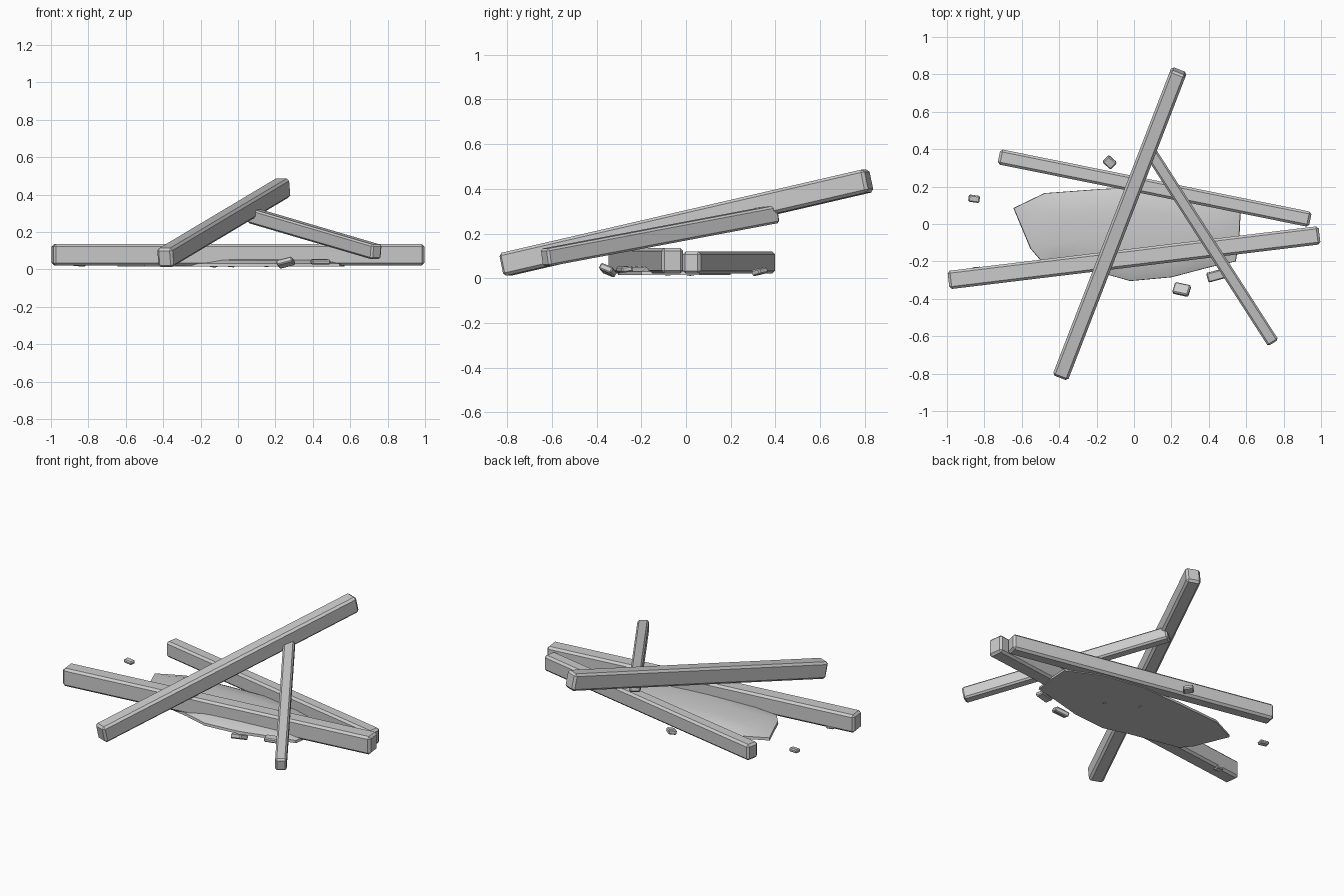
import bpy, bmesh, math
from mathutils import Vector, Matrix, Euler

if "Cube" in bpy.data.objects:
    bpy.data.objects.remove(bpy.data.objects["Cube"])


def block(name, matrix, size, bevel):
    """Bevelled box placed by a matrix."""
    bm = bmesh.new()
    bmesh.ops.create_cube(bm, size=1)
    bmesh.ops.scale(bm, vec=size, verts=bm.verts)
    bmesh.ops.bevel(bm, geom=bm.edges[:], offset=bevel, segments=1,
                    affect='EDGES', profile=0.5)
    bm.transform(matrix)
    me = bpy.data.meshes.new(name)
    bm.to_mesh(me)
    bm.free()
    ob = bpy.data.objects.new(name, me)
    bpy.context.collection.objects.link(ob)
    return ob


def beam(name, a, b, width, height, bevel=0.013):
    """Timber running from end centre a to end centre b."""
    a, b = Vector(a), Vector(b)
    x = (b - a).normalized()
    y = Vector((0, 0, 1)).cross(x).normalized()
    z = x.cross(y)
    m = Matrix((x, y, z)).transposed().to_4x4()
    m.translation = (a + b) / 2
    return block(name, m, ((b - a).length, width, height), bevel)


# Fallen timbers
beam("front_beam", (-0.992, -0.30, 0.078), (0.992, -0.06, 0.078), 0.098, 0.113)
beam("back_beam", (-0.722, 0.36, 0.07), (0.943, 0.024, 0.07), 0.082, 0.10)
beam("leaning_beam", (-0.392, -0.815, 0.06), (0.24, 0.818, 0.437), 0.088, 0.105)
beam("short_beam", (0.742, -0.632, 0.092), (0.078, 0.40, 0.287), 0.066, 0.08, 0.01)

# Low rubble mound with a flat underside and a gently domed top
outline = [(-0.645, 0.085), (-0.48, 0.165), (-0.18, 0.187), (0.10, 0.20),
           (0.36, 0.16), (0.57, 0.06), (0.565, -0.05), (0.545, -0.20),
           (0.41, -0.23), (0.20, -0.285), (-0.02, -0.305), (-0.18, -0.26),
           (-0.50, -0.195), (-0.555, -0.13)]
centre = Vector((0.0, -0.03))
bm = bmesh.new()
rings = []
for scale, z in ((1.0, 0.014), (0.995, 0.03), (0.82, 0.05), (0.45, 0.062)):
    ring = []
    for p in outline:
        q = centre + (Vector(p) - centre) * scale
        ring.append(bm.verts.new((q.x, q.y, z)))
    rings.append(ring)
n = len(outline)
for lo, hi in zip(rings, rings[1:]):
    for i in range(n):
        j = (i + 1) % n
        bm.faces.new((lo[i], lo[j], hi[j], hi[i]))
bm.faces.new(rings[0])
top = bm.verts.new((0, -0.03, 0.066))
for i in range(n):
    bm.faces.new((rings[-1][i], rings[-1][(i + 1) % n], top))
bmesh.ops.recalc_face_normals(bm, faces=bm.faces)
me = bpy.data.meshes.new("rubble_mound")
bm.to_mesh(me)
bm.free()
mound = bpy.data.objects.new("rubble_mound", me)
bpy.context.collection.objects.link(mound)
bpy.context.view_layer.objects.active = mound
mound.select_set(True)
bpy.ops.object.shade_smooth_by_angle(angle=math.radians(30))

# Loose chips: position, size, rotation in degrees
chips = [
    ((-0.13, 0.33, 0.03), (0.06, 0.05, 0.028), (12, 8, -42)),
    ((-0.855, 0.135, 0.03), (0.06, 0.038, 0.022), (4, 3, -8)),
    ((0.255, -0.35, 0.036), (0.088, 0.062, 0.03), (-22, -14, -12)),
    ((0.44, -0.275, 0.04), (0.10, 0.052, 0.026), (4, 0, 15)),
    ((-0.84, -0.25, 0.027), (0.05, 0.04, 0.02), (6, 4, 5)),
    ((-0.05, 0.02, 0.026), (0.06, 0.045, 0.022), (8, 6, 30)),
    ((0.14, -0.08, 0.026), (0.05, 0.04, 0.022), (-6, 8, -20)),
]
for i, (loc, size, rot) in enumerate(chips):
    e = Euler([math.radians(r) for r in rot])
    block(f"loose_chip_{i + 1}", Matrix.Translation(loc) @ e.to_matrix().to_4x4(),
          size, 0.006)
